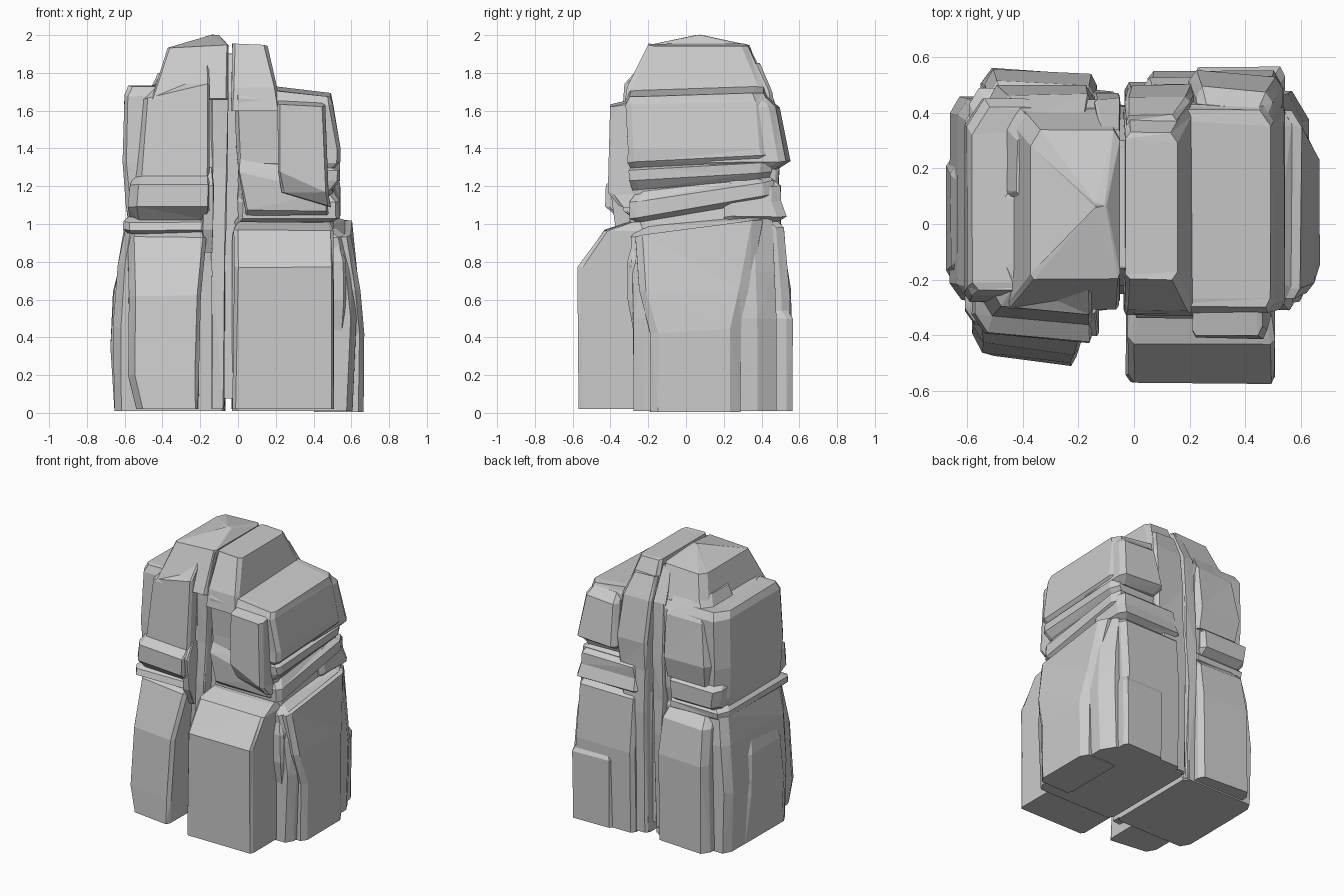
import bpy, bmesh, random

random.seed(4)
parts = {"left_rock_half": [], "right_rock_half": []}
half = "left_rock_half"


def block(name, cuts, sections, skew=0):
    """Loft chamfered rectangles. cuts = front-left, front-right, back-right, back-left
    chamfers; section = (z, x0, x1, y0, y1, optional slope of z along y, along x)."""
    bm = bmesh.new()
    rings = []
    a, b, c, d = cuts
    for s in sections:
        z, x0, x1, y0, y1 = s[:5]
        ty = s[5] if len(s) > 5 else 0
        tx = s[6] if len(s) > 6 else 0
        k = min(1, (x1 - x0) / 0.2, (y1 - y0) / 0.2)
        A, B, C, D = a * k, b * k, c * k, d * k
        pts = [(x0 + A * .6, y0), (x1 - B * .6, y0), (x1, y0 + B), (x1, y1 - C),
               (x1 - C * .6, y1), (x0 + D * .6, y1), (x0, y1 - D), (x0, y0 + A)]
        mx = (x0 + x1) / 2
        j = 0.004
        ring = []
        for x, y in pts:
            zz = z + ty * y + tx * (x - mx)
            if z > 0.05:
                zz += random.uniform(-j, j)
            ring.append(bm.verts.new((x + random.uniform(-j, j),
                                      y + skew * (x - mx) + random.uniform(-j, j), zz)))
        rings.append(ring)
    for lo, hi in zip(rings, rings[1:]):
        for i in range(8):
            n = (i + 1) % 8
            bm.faces.new((lo[i], lo[n], hi[n], hi[i]))
    bm.faces.new(rings[0][::-1])
    bm.faces.new(rings[-1])
    bmesh.ops.triangulate(bm, faces=bm.faces)
    bmesh.ops.recalc_face_normals(bm, faces=bm.faces)
    me = bpy.data.meshes.new(name)
    bm.to_mesh(me)
    bm.free()
    ob = bpy.data.objects.new(name, me)
    bpy.context.collection.objects.link(ob)
    parts[half].append(ob)


# Recessed core seen at the bottom of the crack
block("crack_core", (.03, .03, .03, .03), [
    (.08, -.25, .03, -.25, .43), (1.0, -.25, .03, -.22, .42),
    (1.7, -.25, .03, -.22, .38), (1.9, -.2, .03, -.16, .3)])

# Lower left mass, forward slab, side plate and back column
block("lower_left_body", (.06, .03, .04, .06), [
    (.01, -.65, -.07, -.26, .46), (.45, -.66, -.07, -.27, .46),
    (.78, -.635, -.07, -.28, .45), (.97, -.6, -.07, -.29, .43), (1.0, -.58, -.07, -.25, .41)])
block("lower_left_slab", (.06, .03, .02, .02), [
    (.02, -.54, -.21, -.49, .1), (.2, -.58, -.21, -.48, .1), (.62, -.58, -.2, -.45, .1),
    (.93, -.585, -.17, -.345, .1), (.96, -.58, -.17, -.3, .1)], skew=-.13)
block("lower_left_side_plate", (.03, .03, .06, .06), [
    (.01, -.655, -.4, -.2, .3), (.35, -.672, -.4, -.2, .27), (.64, -.66, -.4, -.18, .24),
    (.9, -.6, -.4, -.1, .18)])
block("lower_left_back_column", (.02, .04, .04, .06), [
    (.02, -.55, -.14, .1, .55), (.65, -.54, -.13, .1, .55),
    (.9, -.53, -.14, .1, .51), (.97, -.5, -.15, .1, .44)], skew=-.06)

# Left waist ledges
block("left_waist_ledge", (.05, .03, .04, .07), [
    (.95, -.585, -.17, -.31, .42), (.97, -.605, -.16, -.36, .44),
    (1.01, -.605, -.16, -.35, .44), (1.05, -.57, -.16, -.28, .41)])
block("left_back_ledge", (.02, .04, .04, .06), [
    (1.02, -.56, -.2, .1, .42), (1.06, -.58, -.2, .1, .49), (1.18, -.59, -.19, .1, .49),
    (1.23, -.56, -.2, .1, .42)])

# Upper left mass, slab, peaked cap and crack strip
block("upper_left_body", (.03, .03, .05, .1), [
    (1.0, -.58, -.07, -.27, .42), (1.1, -.59, -.07, -.28, .44), (1.33, -.61, -.07, -.28, .45),
    (1.68, -.6, -.07, -.26, .45), (1.73, -.58, -.07, -.24, .42)])
block("upper_left_slab", (.07, .02, .02, .02), [
    (1.02, -.57, -.15, -.33, .1), (1.09, -.58, -.15, -.41, .1), (1.21, -.57, -.15, -.405, .1),
    (1.25, -.55, -.15, -.345, .1), (1.7, -.52, -.15, -.31, .1, 0, .25),
    (1.79, -.47, -.15, -.22, .1, 0, .38)], skew=-.08)
block("left_cap", (.02, .02, .04, .06), [
    (1.66, -.46, -.05, -.31, .44), (1.94, -.37, -.05, -.2, .34, 0, .04),
    (2.0, -.14, -.1, .06, .08)])
block("left_crack_strip", (.02, .02, .02, .02), [
    (.02, -.14, -.075, -.31, .45), (.75, -.14, -.075, -.3, .48), (1.0, -.15, -.06, -.3, .47),
    (1.3, -.14, -.055, -.28, .47), (1.7, -.14, -.05, -.28, .45), (1.93, -.12, -.05, -.19, .34)])
block("left_crack_knob", (.03, .03, .02, .02), [
    (.85, -.18, -.14, -.32, 0), (.97, -.19, -.13, -.37, 0), (1.2, -.18, -.13, -.4, 0),
    (1.3, -.17, -.14, -.32, 0)])
block("upper_left_back_plate", (.02, .05, .05, .08), [
    (1.2, -.53, -.15, .1, .47), (1.35, -.54, -.14, .1, .5), (1.65, -.5, -.14, .1, .465),
    (1.8, -.42, -.15, .1, .38)])

half = "right_rock_half"
# Lower right mass, forward slab, side plates and back columns
block("lower_right_body", (.04, .06, .1, .03), [
    (.01, -.03, .61, -.28, .48), (.5, -.03, .63, -.28, .48),
    (.75, -.03, .61, -.28, .47), (.97, -.03, .57, -.29, .46, .14), (1.01, -.02, .5, -.26, .44, .1)])
block("lower_right_slab", (.03, .02, .02, .02), [
    (.02, -.03, .505, -.572, .1), (.77, -.02, .505, -.572, .1),
    (.965, -.02, .505, -.435, .1), (1.01, 0, .49, -.3, .1)])
block("lower_right_side_plate", (.03, .04, .06, .02), [
    (.005, .4, .665, -.19, .29), (.43, .4, .665, -.19, .29, .05),
    (.65, .4, .645, -.25, .34), (.97, .4, .6, -.27, .41, .13)])
block("lower_right_fin", (.02, .03, .02, .02), [
    (.4, .45, .56, -.27, 0), (.6, .45, .57, -.31, 0), (.8, .45, .57, -.31, 0), (.93, .45, .53, -.28, 0)])
block("lower_right_back_column", (.02, .06, .04, .03), [
    (.01, .05, .53, .1, .54), (.6, .05, .53, .1, .55), (.98, .05, .52, .1, .52), (1.04, .08, .5, .1, .46)])
block("lower_right_corner_plate", (.02, .04, .03, .02), [
    (.01, .22, .54, .1, .56), (.5, .22, .54, .1, .565), (.56, .25, .52, .1, .53)])

# Right waist ledges, sloping up to the back
block("right_waist_ledge", (.04, .04, .06, .03), [
    (.98, .0, .51, -.26, .44, .15), (1.05, -.02, .5, -.26, .45, .17),
    (1.08, 0, .54, -.3, .47, .17), (1.16, 0, .54, -.3, .47, .15), (1.2, 0, .5, -.26, .42, .12)])
block("right_back_ledge", (.02, .04, .05, .04), [
    (1.0, .05, .5, .2, .47), (1.04, .03, .54, .2, .53), (1.12, .04, .53, .2, .5),
    (1.2, .05, .52, .2, .5), (1.25, .06, .5, .2, .44)])

# Upper right mass, cap, slabs and crack strip
block("upper_right_body", (.03, .03, .06, .03), [
    (1.1, .0, .5, -.27, .42, .08), (1.2, 0, .5, -.28, .44, .08), (1.25, 0, .54, -.3, .45, .06),
    (1.3, 0, .54, -.3, .46, .05), (1.31, 0, .515, -.29, .44, .05), (1.34, 0, .54, -.31, .46, .05),
    (1.4, -.01, .54, -.31, .45), (1.66, -.02, .5, -.32, .43, .03, -.08),
    (1.71, -.02, .49, -.3, .41, .03, -.12)])
block("right_cap", (.02, .03, .04, .03), [
    (1.6, -.04, .23, -.33, .44), (1.72, -.035, .21, -.31, .43), (1.95, -.03, .155, -.2, .33, -.01, -.06)])
block("upper_right_slab", (.02, .03, .02, .02), [
    (1.13, .23, .49, -.36, .1, 0, -.3), (1.22, .21, .48, -.41, .1, 0, -.45),
    (1.63, .21, .46, -.4, .1, 0, -.06), (1.65, .21, .46, -.3, .1, 0, -.06)])
block("upper_right_lip", (.02, .02, .02, .02), [
    (1.04, .03, .49, -.29, .1), (1.07, .04, .48, -.33, .1),
    (1.22, 0, .47, -.34, .1, 0, -.25), (1.33, 0, .4, -.3, .1, 0, -.15)])
block("upper_right_back_plate", (.02, .04, .04, .04), [
    (1.29, .22, .5, .1, .48), (1.33, .2, .53, .1, .54), (1.62, .22, .5, .1, .485),
    (1.68, .24, .47, .1, .42)], skew=-.08)
block("right_crack_strip", (.02, .02, .02, .02), [
    (.02, -.03, .15, .1, .5), (.9, -.03, .15, .1, .51), (1.2, -.02, .2, .1, .49),
    (1.4, -.02, .22, .1, .5), (1.7, -.03, .2, .1, .46), (1.85, -.03, .15, .1, .39)])

# Fuse each half into one solid stone
for name, obs in parts.items():
    base = obs[1]
    for other in obs:
        if other is not base:
            m = base.modifiers.new(other.name, 'BOOLEAN')
            m.operation, m.solver, m.object = 'UNION', 'EXACT', other
    deps = bpy.context.evaluated_depsgraph_get()
    me = bpy.data.meshes.new_from_object(base.evaluated_get(deps))
    bm = bmesh.new()
    bm.from_mesh(me)
    bmesh.ops.dissolve_limit(bm, angle_limit=0.03, verts=bm.verts, edges=bm.edges)
    bm.to_mesh(me)
    bm.free()
    fused = bpy.data.objects.new(name, me)
    bpy.context.collection.objects.link(fused)
    for ob in obs:
        bpy.data.objects.remove(ob)
